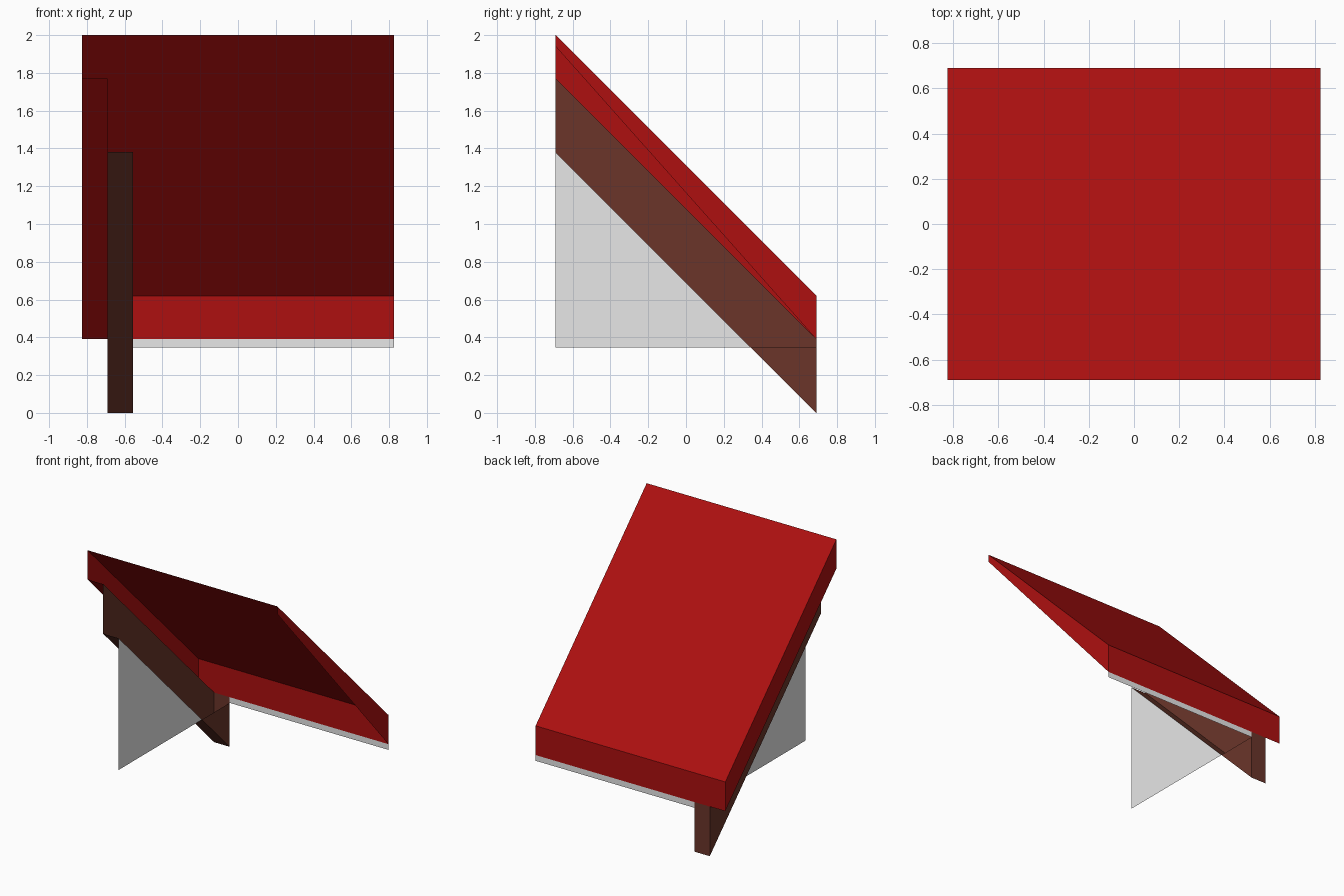
import bpy
import bmesh
from mathutils import Vector

cube = bpy.data.objects.get("Cube")
if cube:
    bpy.data.objects.remove(cube, do_unlink=True)


def material(name, rgb):
    mat = bpy.data.materials.new(name)
    mat.use_nodes = True
    mat.diffuse_color = (*rgb, 1)
    mat.node_tree.nodes["Principled BSDF"].inputs["Base Color"].default_value = (*rgb, 1)
    return mat


RED = material("roof red", (0.42, 0.005, 0.005))
BROWN = material("timber brown", (0.145, 0.036, 0.023))
WHITE = material("wall white", (0.80, 0.80, 0.80))

# Shared layout: every slope falls at 45 degrees, so z = level - y
HALF = 0.69                                # half depth
OUTER, BEAM_OUT, BEAM_IN = -0.825, -0.69, -0.555
FAR = 0.825                                # joining edge of the roof
TOP, SOFFIT, UNDER = 1.31, 1.08, 0.69      # slope levels at y = 0
FLOOR = 0.345                              # lower edge of the wall


def slope(x0, x1, level, out):
    """Sloping sheet between two x positions."""
    f, b = level + HALF, level - HALF
    return [(x0, -HALF, f), (x1, -HALF, f), (x1, HALF, b), (x0, HALF, b)], out


def side(x, low, high, out):
    """Upright sloping band at constant x."""
    return [(x, -HALF, high + HALF), (x, HALF, high - HALF),
            (x, HALF, low - HALF), (x, -HALF, low + HALF)], out


def back(x0, x1, z0, z1):
    """Upright panel along the back edge."""
    return [(x0, HALF, z0), (x1, HALF, z0), (x1, HALF, z1), (x0, HALF, z1)], (0, 1, 0)


def build(name, mat, panels):
    bm = bmesh.new()
    for points, out in panels:
        face = bm.faces.new([bm.verts.new(p) for p in points])
        face.normal_update()
        if face.normal.dot(Vector(out)) < 0:
            face.normal_flip()
    bmesh.ops.remove_doubles(bm, verts=bm.verts, dist=0.0001)
    mesh = bpy.data.meshes.new(name)
    bm.to_mesh(mesh)
    bm.free()
    mesh.materials.append(mat)
    bpy.context.collection.objects.link(bpy.data.objects.new(name, mesh))


LEFT, RIGHT, UP, DOWN = (1, 0, 0), (-1, 0, 0), (0, 1, 1), (0, -1, -1)

# Roof shell: open underneath, tapered band on the joining edge
taper = side(FAR, SOFFIT, TOP, LEFT)
taper[0][-1] = (FAR, -HALF, 1.94)
build("roof_shell", RED, [
    slope(OUTER, FAR, TOP, UP),
    slope(OUTER, BEAM_OUT, SOFFIT, DOWN),
    side(OUTER, SOFFIT, TOP, RIGHT),
    back(OUTER, FAR, SOFFIT - HALF, TOP - HALF),
    taper,
])

# Gable beam: outer side, underside, tail end and the exposed inner tail
tail = [(BEAM_IN, UNDER - FLOOR, FLOOR), (BEAM_IN, HALF, FLOOR), (BEAM_IN, HALF, 0)]
build("gable_beam", BROWN, [
    side(BEAM_OUT, UNDER, SOFFIT, RIGHT),
    slope(BEAM_OUT, BEAM_IN, UNDER, DOWN),
    back(BEAM_OUT, BEAM_IN, 0, SOFFIT - HALF),
    (tail, LEFT),
])

# Triangular gable wall under the beam, and the thin wall strip at the eaves
gable = [(BEAM_IN, -HALF, FLOOR), (BEAM_IN, UNDER - FLOOR, FLOOR),
         (BEAM_IN, -HALF, UNDER + HALF)]
build("gable_wall", WHITE, [(gable, RIGHT)])
build("eaves_wall", WHITE, [back(BEAM_IN, FAR, FLOOR, SOFFIT - HALF)])
